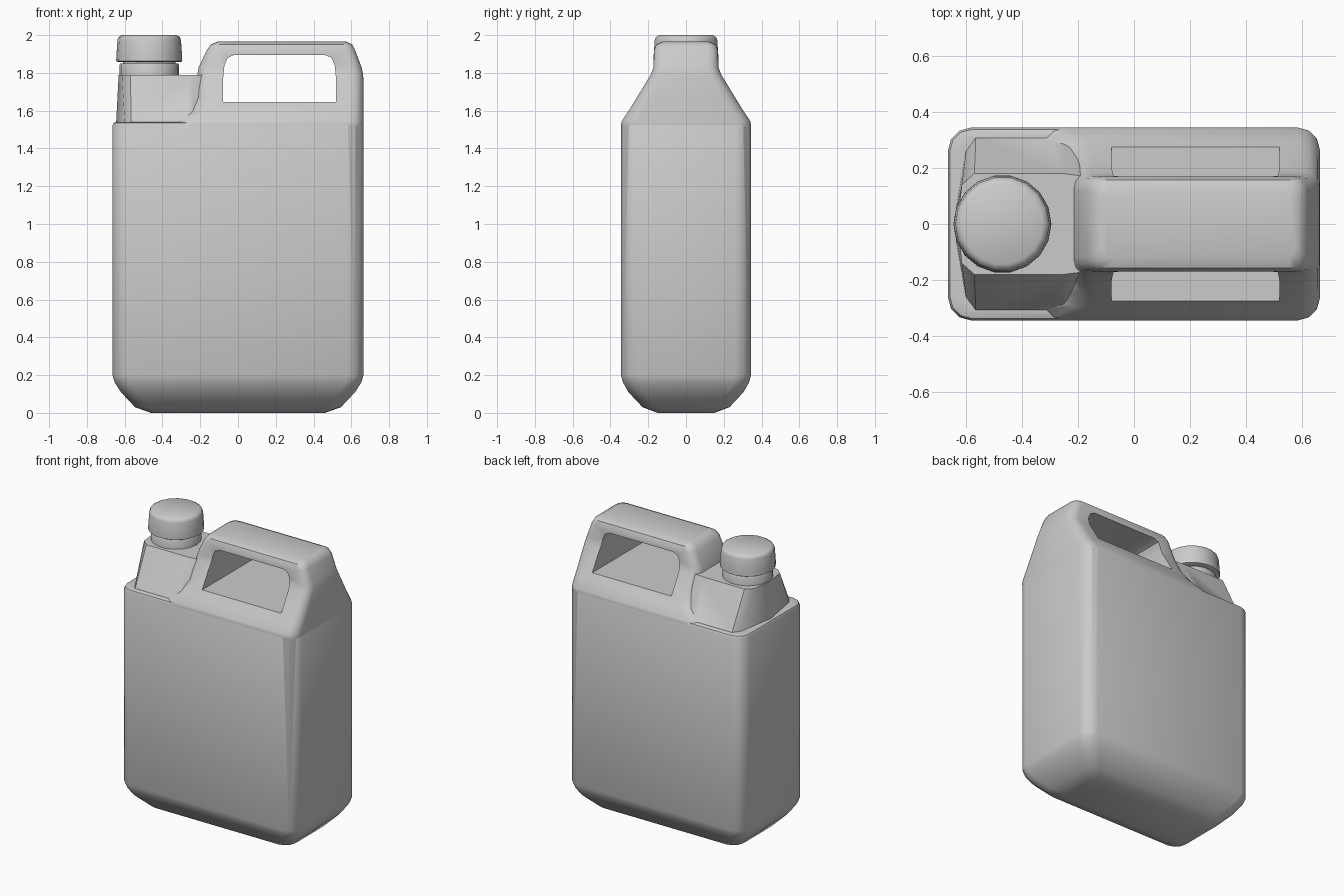
import bpy, bmesh, math

if "Cube" in bpy.data.objects:
    bpy.data.objects.remove(bpy.data.objects["Cube"])


def rounded_rect(x0, x1, hy, c, z, n=3):
    """Ring of points: rectangle with rounded corners, counter-clockwise."""
    pts = []
    for i, (cx, cy) in enumerate([(x1 - c, hy - c), (x0 + c, hy - c),
                                  (x0 + c, c - hy), (x1 - c, c - hy)]):
        for k in range(n + 1):
            a = math.pi / 2 * (i + k / n)
            pts.append((cx + c * math.cos(a), cy + c * math.sin(a), z))
    return pts


def circle(cx, r, z, n=18):
    return [(cx + r * math.cos(2 * math.pi * k / n),
             r * math.sin(2 * math.pi * k / n), z) for k in range(n)]


def mirrored(half, z):
    """Closed outline from its +y half, symmetric about y = 0."""
    return [(x, y, z) for x, y in half] + [(x, -y, z) for x, y in reversed(half) if y > 0]


def loft(name, rings):
    bm = bmesh.new()
    loops = [[bm.verts.new(p) for p in r] for r in rings]
    for a, b in zip(loops, loops[1:]):
        for i in range(len(a)):
            j = (i + 1) % len(a)
            bm.faces.new((a[i], a[j], b[j], b[i]))
    bm.faces.new(loops[0][::-1])
    bm.faces.new(loops[-1])
    bmesh.ops.recalc_face_normals(bm, faces=bm.faces)
    me = bpy.data.meshes.new(name)
    bm.to_mesh(me)
    bm.free()
    ob = bpy.data.objects.new(name, me)
    bpy.context.collection.objects.link(ob)
    return ob


def activate(ob):
    bpy.ops.object.select_all(action='DESELECT')
    ob.select_set(True)
    bpy.context.view_layer.objects.active = ob


def boolean(ob, tool, op):
    m = ob.modifiers.new(op, 'BOOLEAN')
    m.operation, m.object, m.solver = op, tool, 'EXACT'
    activate(ob)
    bpy.ops.object.modifier_apply(modifier=m.name)
    bpy.data.objects.remove(tool)


# Main tank: (z, half x, half y, corner)
tank = loft("tank", [rounded_rect(-hx, hx, hy, c, z) for z, hx, hy, c in [
    (0, .46, .15, .07), (.03, .545, .23, .08), (.11, .62, .305, .085),
    (.16, .652, .333, .085), (.2, .665, .345, .085), (1.52, .665, .345, .085),
    (1.535, .658, .338, .08), (1.54, .645, .325, .075)]])

# Handle block tapering upward: (z, left, right, half y, corner)
handle = loft("handle", [rounded_rect(x0, x1, hy, c, z) for z, x0, x1, hy, c in [
    (1.42, -.34, .655, .335, .08), (1.525, -.335, .664, .3445, .08),
    (1.545, -.325, .664, .34, .08), (1.6, -.25, .664, .303, .075),
    (1.67, -.215, .664, .26, .07), (1.79, -.215, .663, .187, .06),
    (1.83, -.208, .654, .172, .055), (1.92, -.165, .62, .169, .05),
    (1.95, -.145, .605, .158, .05), (1.965, -.11, .575, .125, .04)]])

# Grip opening, rounded at its upper corners
hole = [(-.08, 1.647), (.52, 1.647), (.52, 1.76), (.512, 1.84), (.495, 1.88),
        (.46, 1.895), (-.02, 1.895), (-.055, 1.88), (-.072, 1.84), (-.08, 1.76)]
cutter = loft("grip_cutter", [[(x, y, z) for x, z in hole] for y in (-.5, .5)])
cutter.hide_render = True
boolean(handle, cutter, 'DIFFERENCE')

# Shoulder carrying the spout
low = [(-.645, 0), (-.6, .26), (-.565, .308), (-.25, .308), (-.17, .25)]
top = [(-.632, 0), (-.615, .14), (-.57, .18), (-.25, .18), (-.17, .17)]
shoulder = loft("shoulder", [mirrored(low, 1.5), mirrored(low, 1.54), mirrored(top, 1.79)])

boolean(tank, handle, 'UNION')
boolean(tank, shoulder, 'UNION')

# Spout neck and screw cap
neck = loft("neck", [circle(-.47, r, z) for r, z in [
    (.158, 1.77), (.158, 1.84), (.153, 1.85), (.14, 1.85), (.14, 1.9)]])
cap = loft("cap", [circle(-.47, r, z) for r, z in [
    (.165, 1.858), (.175, 1.862), (.174, 1.89), (.168, 1.975), (.162, 1.99), (.145, 2.0)]])

for ob in (tank, neck, cap):
    activate(ob)
    bpy.ops.object.shade_smooth_by_angle(angle=math.radians(40))
